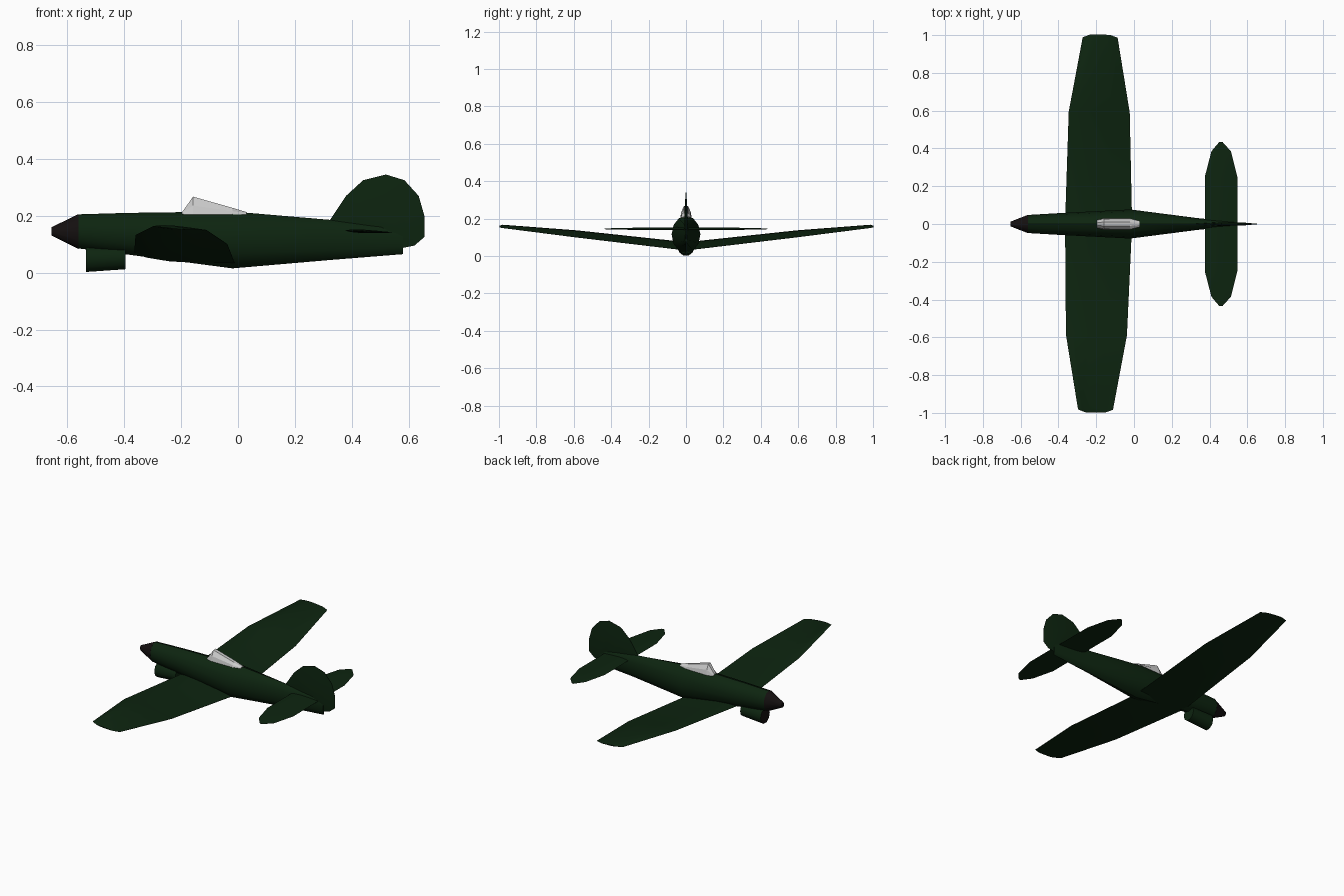
import bpy, bmesh
from math import sin, cos, tau, radians
from mathutils import Vector

if "Cube" in bpy.data.objects:
    bpy.data.objects.remove(bpy.data.objects["Cube"])


def material(name, color):
    m = bpy.data.materials.new(name)
    m.use_nodes = True
    m.diffuse_color = (*color, 1)
    bsdf = m.node_tree.nodes["Principled BSDF"]
    bsdf.inputs["Base Color"].default_value = (*color, 1)
    bsdf.inputs["Roughness"].default_value = 0.8
    return m


GREEN = material("dark_green", (0.004, 0.018, 0.005))
BLACK = material("soft_black", (0.007, 0.005, 0.005))
GLASS = material("pale_glass", (0.6, 0.6, 0.6))


def loft(name, rings, mat, smooth=None):
    """Skin a closed body through rings that have equal point counts."""
    bm = bmesh.new()
    loops = [[bm.verts.new(p) for p in ring] for ring in rings]
    n = len(loops[0])
    for a, b in zip(loops, loops[1:]):
        for i in range(n):
            j = (i + 1) % n
            bm.faces.new((a[i], a[j], b[j], b[i]))
    bm.faces.new(loops[0])
    bm.faces.new(loops[-1])
    bmesh.ops.recalc_face_normals(bm, faces=bm.faces)
    mesh = bpy.data.meshes.new(name)
    bm.to_mesh(mesh)
    bm.free()
    mesh.materials.append(mat)
    obj = bpy.data.objects.new(name, mesh)
    bpy.context.collection.objects.link(obj)
    if smooth:
        bpy.ops.object.select_all(action="DESELECT")
        obj.select_set(True)
        bpy.context.view_layer.objects.active = obj
        bpy.ops.object.shade_smooth_by_angle(angle=radians(smooth))
    return obj


def oval(x, bottom, top, half_width, sides=12):
    mid, half = (top + bottom) / 2, (top - bottom) / 2
    return [(x, half_width * cos(tau * i / sides), mid + half * sin(tau * i / sides))
            for i in range(sides)]


def airfoil(y, lead, trail, thick):
    """Section between leading and trailing edge points (x, z)."""
    a, b = Vector(lead), Vector(trail)
    shape = [(0, 0), (0.12, 0.7), (0.35, 1), (0.7, 0.6), (1, 0.05),
             (1, -0.05), (0.7, -0.6), (0.35, -1), (0.12, -0.7)]
    pts = [(a.lerp(b, t), h * thick / 2) for t, h in shape]
    return [(p.x, y, p.y + h) for p, h in pts]


def mirrored(sections):
    """Sections from the centre outwards, repeated on the other side."""
    both = [(-y, *rest) for y, *rest in reversed(sections) if y > 0] + sections
    return [airfoil(*s) for s in both]


# Fuselage and spinner
body = [(-0.56, 0.085, 0.205, 0.048), (-0.39, 0.064, 0.21, 0.058),
        (-0.02, 0.015, 0.215, 0.077), (0.33, 0.045, 0.185, 0.032),
        (0.58, 0.065, 0.16, 0.006)]
loft("fuselage", [oval(*s) for s in body], GREEN, 35)
loft("spinner", [oval(-0.655, 0.13, 0.16, 0.012), oval(-0.56, 0.083, 0.206, 0.049)],
     BLACK, 35)

# Chin scoop with a dark intake face at the front
scoop = loft("chin_scoop", [oval(-0.535, 0.0, 0.095, 0.045, 10),
                            oval(-0.395, 0.01, 0.095, 0.042, 10)], GREEN, 40)
scoop.data.materials.append(BLACK)
for face in scoop.data.polygons:
    if face.normal.x < -0.9:
        face.material_index = 1

# Wing, with dihedral and a very slight yaw
wing = loft("wing", mirrored([
    (0, (-0.365, 0.068), (-0.01, 0.03), 0.03),
    (0.59, (-0.353, 0.132), (-0.03, 0.1), 0.026),
    (0.985, (-0.284, 0.164), (-0.099, 0.15), 0.014),
    (1.0, (-0.245, 0.16), (-0.14, 0.153), 0.006)]), GREEN, 30)
wing.rotation_euler.z = -0.0125

# Tailplane
loft("tailplane", mirrored([
    (0, (0.375, 0.148), (0.547, 0.141), 0.013),
    (0.25, (0.375, 0.148), (0.547, 0.141), 0.012),
    (0.385, (0.41, 0.147), (0.513, 0.142), 0.008),
    (0.435, (0.452, 0.145), (0.468, 0.144), 0.003)]), GREEN, 30)

# Tail fin: thick in the middle, thin at the rim
rim = [(0.32, 0.18), (0.38, 0.27), (0.44, 0.325), (0.52, 0.345), (0.585, 0.325),
       (0.635, 0.27), (0.655, 0.2), (0.655, 0.125), (0.62, 0.095), (0.57, 0.085)]
centre = Vector((0.52, 0.18))
fin = []
for y, scale in ((-0.007, 0.5), (-0.001, 1), (0.001, 1), (0.007, 0.5)):
    pts = [centre.lerp(Vector(p), scale) for p in rim]
    fin.append([(p.x, y, p.y) for p in pts])
loft("tail_fin", fin, GREEN, 30)


# Canopy: sloped windscreen, tall front hoop and long tapering rear
def hoop(x, top, half_width):
    base = 0.205
    outline = [(1, 0), (0.85, 0.5), (0.35, 1)]
    outline += [(-w, h) for w, h in reversed(outline)]
    return [(x, w * half_width, base + h * (top - base)) for w, h in outline]


loft("canopy", [hoop(-0.197, 0.212, 0.02), hoop(-0.158, 0.267, 0.03),
                hoop(-0.02, 0.228, 0.028), hoop(0.03, 0.213, 0.016)], GLASS)
